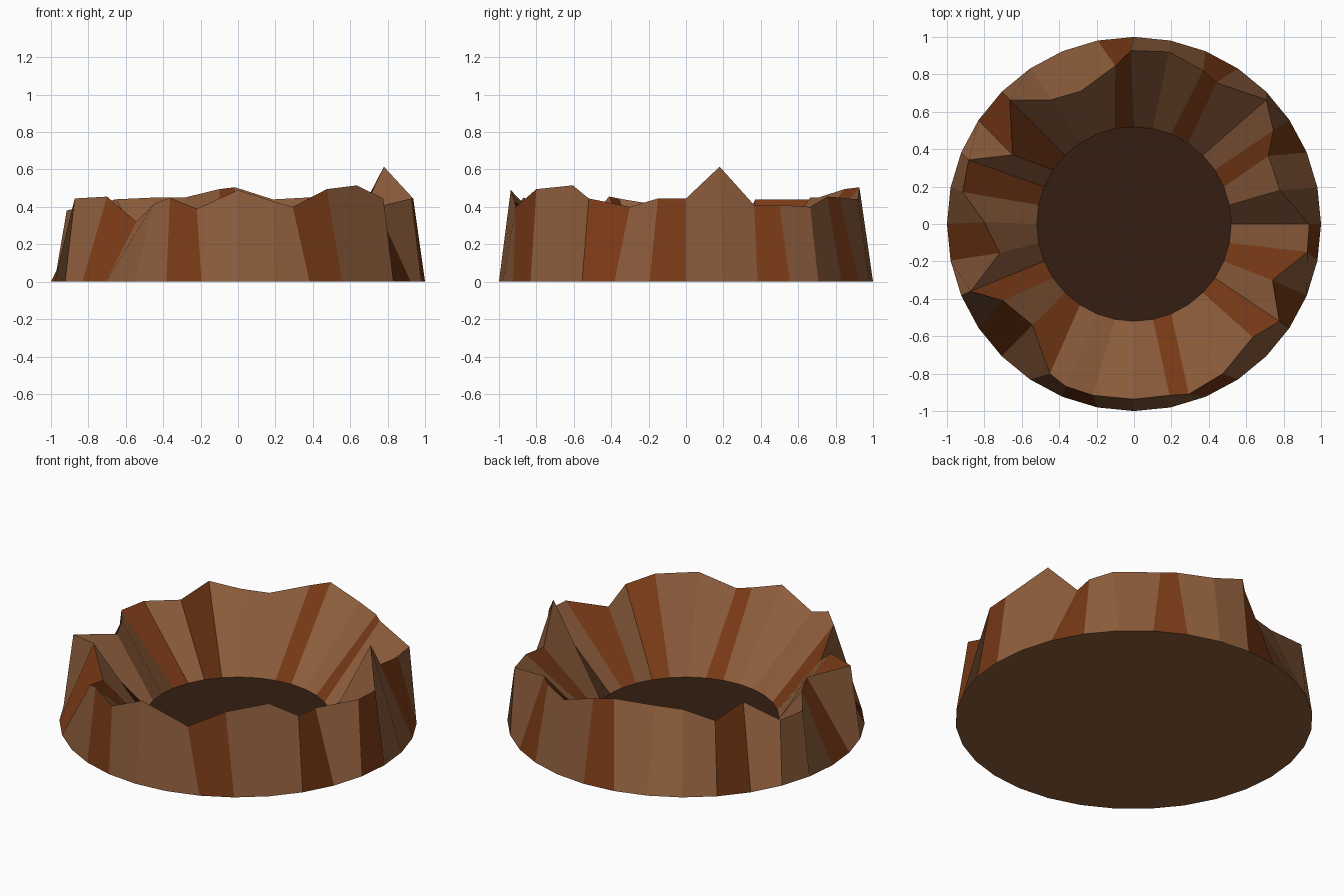
import bpy, bmesh
from math import cos, sin, tau

if "Cube" in bpy.data.objects:
    bpy.data.objects.remove(bpy.data.objects["Cube"])

N = 32
FLOOR_Z = 0.035
INNER_R = 0.52

# Jagged rim: (x, y, z), counter-clockwise from +x
RIM = [
    (.937, 0, .445), (.78, .18, .615), (.718, .364, .41), (.745, .50, .41),
    (.707, .664, .40), (.44, .755, .455), (.37, .82, .45), (.187, .92, .44),
    (-.016, .927, .505), (-.10, .846, .495), (-.284, .71, .45), (-.445, .664, .45),
    (-.664, .664, .44), (-.65, .37, .44), (-.884, .343, .38), (-.916, .171, .38),
    (-.80, .01, .41), (-.718, -.155, .41), (-.873, -.36, .445), (-.70, -.41, .455),
    (-.543, -.54, .32), (-.45, -.80, .415), (-.365, -.868, .45), (-.22, -.916, .39),
    (0, -.937, .49), (.19, -.916, .43), (.293, -.91, .40), (.475, -.80, .495),
    (.635, -.605, .515), (.777, -.52, .445), (.74, -.30, .40), (.927, -.15, .445),
]

# Facets that carry the richer wood tone
OUTER_ACCENT = {2, 5, 8, 12, 16, 19, 22, 26, 29, 31}
INNER_ACCENT = {2, 5, 8, 12, 14, 18, 20, 25, 28, 30}


def material(name, rgb):
    m = bpy.data.materials.new(name)
    m.diffuse_color = (*rgb, 1)
    m.use_nodes = True
    m.node_tree.nodes["Principled BSDF"].inputs["Base Color"].default_value = m.diffuse_color
    return m


bark = material("bark", (0.27, 0.11, 0.045))
accent = material("bark_accent", (0.19, 0.042, 0.008))
dark = material("dark_hollow", (0.035, 0.013, 0.006))


def circle(bm, r, z):
    return [bm.verts.new((r * cos(tau * k / N), r * sin(tau * k / N), z)) for k in range(N)]


def finish(bm, name, mats):
    mesh = bpy.data.meshes.new(name)
    bm.to_mesh(mesh)
    bm.free()
    for m in mats:
        mesh.materials.append(m)
    ob = bpy.data.objects.new(name, mesh)
    bpy.context.collection.objects.link(ob)
    return ob


# Broken wall: outer facets, inner facets and underside
bm = bmesh.new()
outer = circle(bm, 1.0, 0)
rim = [bm.verts.new(p) for p in RIM]
inner = circle(bm, INNER_R, FLOOR_Z)
for k in range(N):
    j = (k + 1) % N
    f = bm.faces.new((outer[k], outer[j], rim[j], rim[k]))
    f.material_index = int(k in OUTER_ACCENT)
    f = bm.faces.new((rim[k], rim[j], inner[j], inner[k]))
    f.material_index = int(k in INNER_ACCENT)
bm.faces.new(outer[::-1])
finish(bm, "jagged_wall", [bark, accent])

# Dark floor of the hollow
bm = bmesh.new()
bm.faces.new(circle(bm, INNER_R, FLOOR_Z))
finish(bm, "hollow_floor", [dark])
